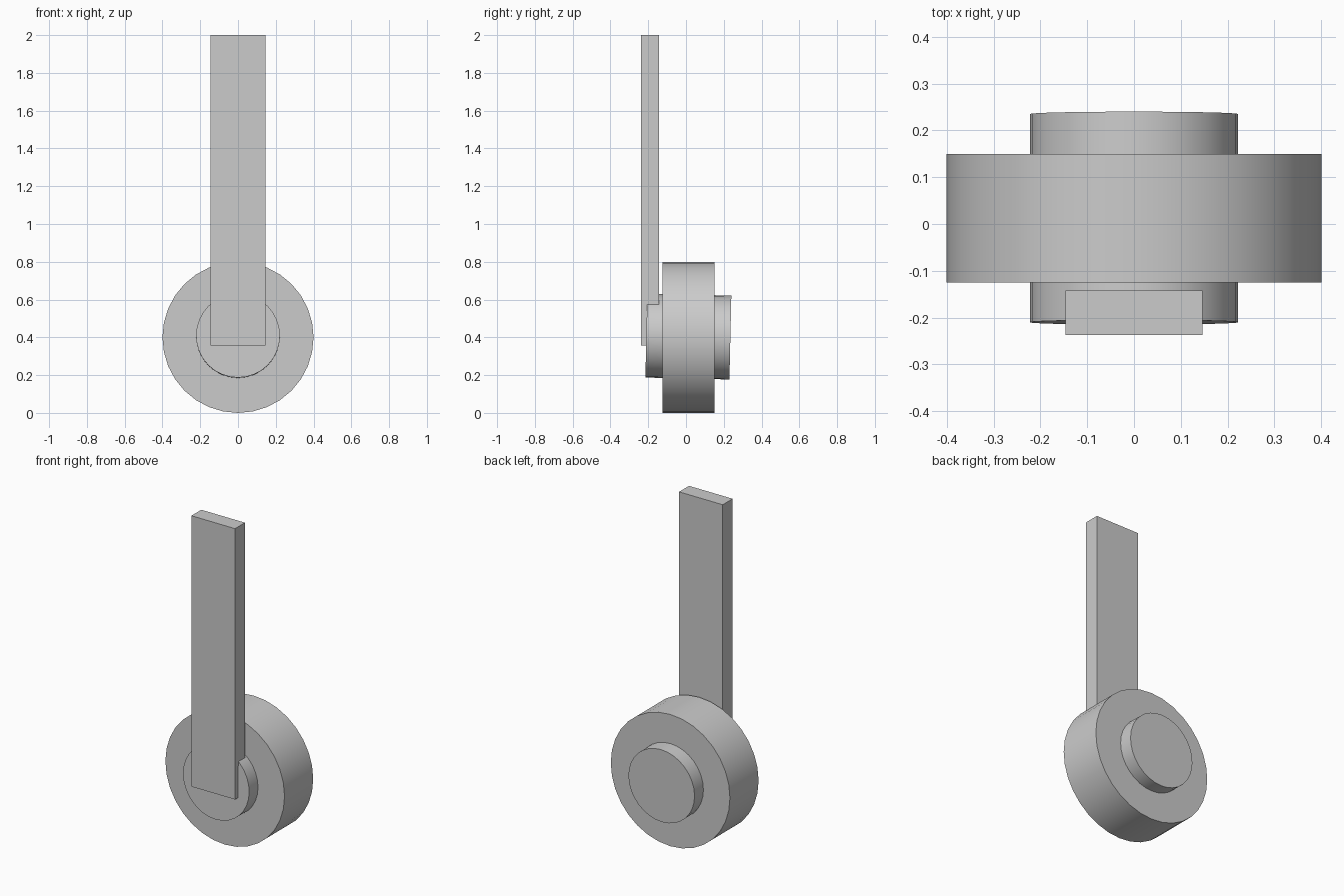
import bpy
import math

cube = bpy.data.objects.get("Cube")
if cube:
    bpy.data.objects.remove(cube, do_unlink=True)

# One plain grey for every part
GREY = (0.6, 0.6, 0.6, 1.0)
grey = bpy.data.materials.new("plain_grey")
grey.use_nodes = True
grey.diffuse_color = GREY
for node in grey.node_tree.nodes:
    if node.type == 'BSDF_PRINCIPLED':
        node.inputs["Base Color"].default_value = GREY


def finish(name):
    obj = bpy.context.object
    obj.name = name
    obj.data.materials.append(grey)
    return obj


def disc(name, radius, y_front, y_back, z, tilt=0.0):
    """Cylinder whose axle runs front to back, tipped down at the back by tilt."""
    bpy.ops.mesh.primitive_cylinder_add(
        vertices=32, radius=radius, depth=y_back - y_front,
        location=(0, (y_front + y_back) / 2, z),
        rotation=(-math.pi / 2 - math.radians(tilt), 0, 0))
    finish(name)
    bpy.ops.object.shade_smooth_by_angle(angle=math.radians(30))


# Wheel, and the slightly tilted hub through it
disc("wheel", 0.4, -0.125, 0.15, 0.4)
disc("hub", 0.222, -0.21, 0.235, 0.404, tilt=1.3)

# Upright arm fixed to the front of the hub
bpy.ops.mesh.primitive_cube_add(size=1, location=(0, -0.19, 1.178))
arm = finish("support_arm")
arm.scale = (0.293, 0.095, 1.644)
bpy.ops.object.transform_apply(location=False, rotation=False, scale=True)
